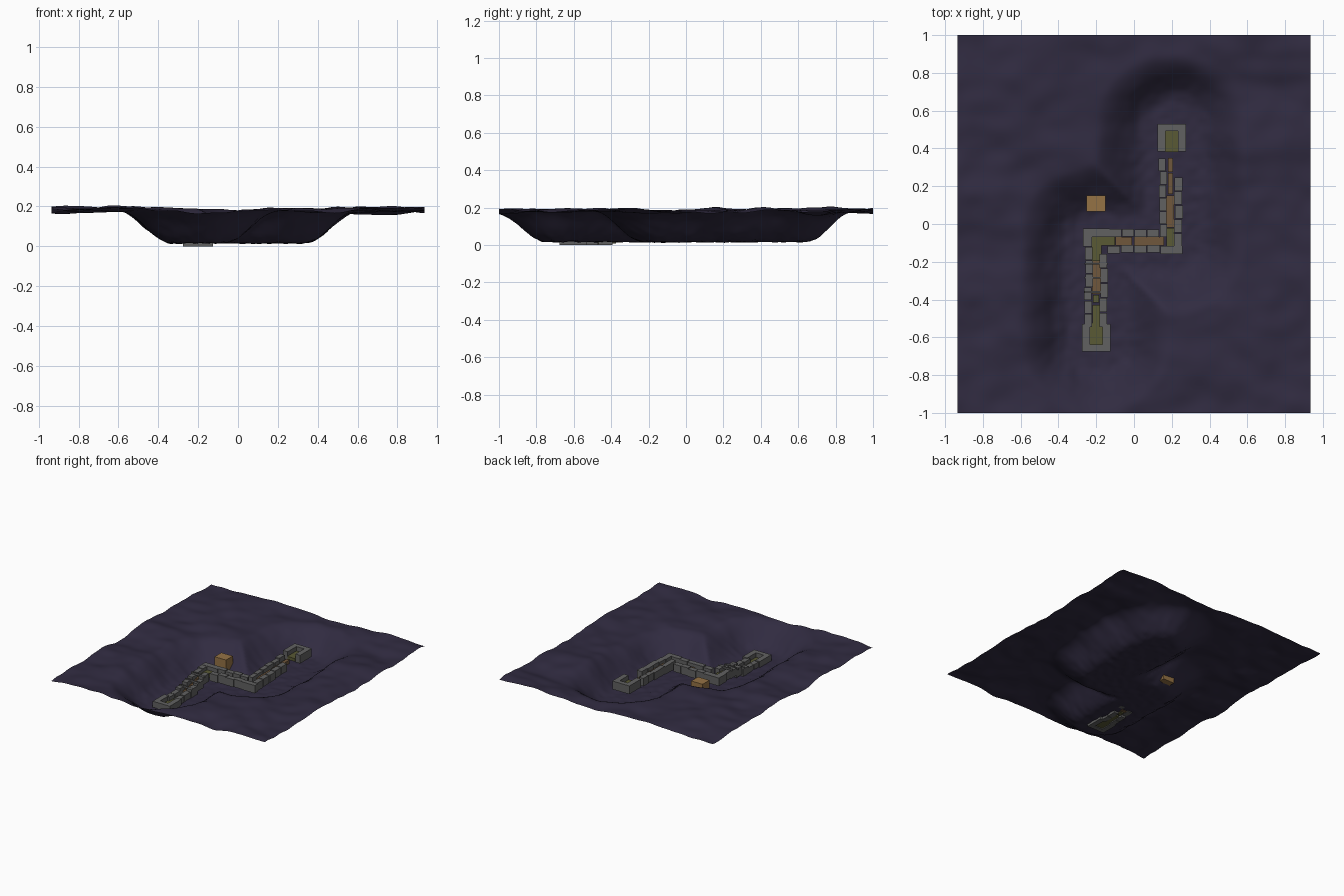
import bpy, bmesh, math, random
from mathutils import Vector, noise

if "Cube" in bpy.data.objects:
    bpy.data.objects.remove(bpy.data.objects["Cube"])

random.seed(4)

def mat(name, col):
    m = bpy.data.materials.new(name)
    m.diffuse_color = (*col, 1)
    m.use_nodes = True
    m.node_tree.nodes["Principled BSDF"].inputs["Base Color"].default_value = m.diffuse_color
    return m

EARTH = mat("dark_earth", (0.030, 0.024, 0.052))
STONE = mat("stone", (0.12, 0.12, 0.12))
MOSS = mat("mossy_floor", (0.10, 0.10, 0.035))
CLAY = mat("clay_floor", (0.16, 0.095, 0.045))
WOOD = mat("crate", (0.30, 0.17, 0.06))

def finish(bm, name, m, smooth=False):
    bmesh.ops.recalc_face_normals(bm, faces=bm.faces)
    me = bpy.data.meshes.new(name)
    bm.to_mesh(me)
    bm.free()
    me.materials.append(m)
    for p in me.polygons:
        p.use_smooth = smooth
    ob = bpy.data.objects.new(name, me)
    bpy.context.collection.objects.link(ob)
    return ob

def add_box(bm, x0, x1, y0, y1, z0, z1):
    r = bmesh.ops.create_cube(bm, size=1)
    for v in r["verts"]:
        v.co = Vector(((x0 + x1) / 2 + v.co.x * (x1 - x0),
                       (y0 + y1) / 2 + v.co.y * (y1 - y0),
                       (z0 + z1) / 2 + v.co.z * (z1 - z0)))

def boxes(name, m, items):
    bm = bmesh.new()
    for it in items:
        add_box(bm, *it)
    return finish(bm, name, m)

# Valley centre line
PATH = [Vector(p) for p in ((-0.2, -0.62), (-0.2, -0.09), (0.2, -0.09), (0.2, 0.5))]

def path_dist(p):
    best = 9
    for a, b in zip(PATH, PATH[1:]):
        t = max(0, min(1, (p - a).dot(b - a) / (b - a).length_squared))
        best = min(best, (p - a - (b - a) * t).length)
    return best

def ground(x, y):
    d = path_dist(Vector((x, y)))
    d += 0.02 * noise.noise(Vector((x * 5, y * 5, 7)))
    t = max(0, min(1, (d - 0.13) / 0.28))
    s = t * t * (3 - 2 * t)
    hill = 0.182 + 0.028 * noise.noise(Vector((x * 2.6, y * 3.6, 1)))
    hill += 0.012 * noise.noise(Vector((x * 7, y * 9, 3)))
    floor = 0.017 + 0.008 * noise.noise(Vector((x * 22, y * 22, 5)))
    return floor * (1 - s) + hill * s

# Terrain sheet
bm = bmesh.new()
bmesh.ops.create_grid(bm, x_segments=100, y_segments=106, size=1)
for v in bm.verts:
    v.co.x *= 0.935
    v.co.z = ground(v.co.x, v.co.y)
finish(bm, "terrain", EARTH, True)

# Height of the path base, climbing from the south end to the north end
H = 0.062
def base(s):
    pts = ((0, 0), (0.2, 0.0), (0.42, 0.06), (0.93, 0.072), (1.10, 0.085), (1.55, 0.105))
    for (a, za), (b, zb) in zip(pts, pts[1:]):
        if s <= b:
            return za + (zb - za) * max(0, s - a) / (b - a)
    return pts[-1][1]

# Walls made of slightly uneven blocks; along = axis of the run
def wall(name, along, c0, c1, a, b, s0, sgn=1, step=0.075):
    n = max(1, round(abs(b - a) / step))
    items = []
    for i in range(n):
        p, q = a + (b - a) * i / n, a + (b - a) * (i + 1) / n - 0.003
        z = base(s0 + sgn * ((p + q) / 2 - a))
        j = random.uniform(-0.005, 0.005)
        k = random.uniform(-0.004, 0.004)
        cross, run = (c0 + j, c1 + j), (p, q)
        xy = (*run, *cross) if along == "x" else (*cross, *run)
        items.append((*xy, z, z + H + k))
    boxes(name, STONE, items)

wall("south_run_left_wall", "y", -0.26, -0.22, -0.545, -0.12, 0.075)
wall("south_run_right_wall", "y", -0.18, -0.14, -0.545, -0.155, 0.075)
wall("middle_run_north_wall", "x", -0.07, -0.03, -0.13, 0.135, 0.6)
wall("middle_run_south_wall", "x", -0.155, -0.115, -0.14, 0.14, 0.6)
wall("north_run_left_wall", "y", 0.135, 0.172, -0.07, 0.35, 0.95)
wall("north_run_right_wall", "y", 0.213, 0.255, -0.12, 0.25, 0.93)

# Corner blocks
z1, z2 = base(0.53), base(0.93)
boxes("first_corner_walls", STONE, [
    (-0.27, -0.222, -0.12, -0.07, z1, z1 + H), (-0.27, -0.13, -0.07, -0.025, z1, z1 + H + 0.002)])
boxes("second_corner_walls", STONE, [
    (0.14, 0.258, -0.158, -0.117, z2, z2 + H)])

# U-shaped end caps, mirrored by the sign of the opening direction
def end_cap(name, cx, y_end, d, z):
    def yy(a, b):
        return tuple(sorted((y_end + d * a, y_end + d * b)))
    boxes(name, STONE, [
        (cx - 0.075, cx - 0.034, *yy(0, 0.145), z, z + H + 0.003),
        (cx + 0.034, cx + 0.075, *yy(0, 0.145), z, z + H + 0.003),
        (cx - 0.034, cx + 0.034, *yy(0, 0.037), z, z + H + 0.003)])
    boxes(name + "_floor", MOSS, [(cx - 0.034, cx + 0.034, *yy(0.037, 0.15), z + 0.006, z + 0.03)])

end_cap("south_end", -0.2, -0.675, 1, 0.0)
end_cap("north_end", 0.2, 0.53, -1, 0.105)

# Stair crossing the first slope
n = 7
boxes("stair_steps", CLAY, [
    (-0.222, -0.178, -0.37 + i * 0.025, -0.345 + i * 0.025, base(0.25 + i * 0.025),
     base(0.25 + i * 0.025) + 0.034) for i in range(n)])

# Floors between the walls
boxes("south_run_floor", MOSS, [(-0.22, -0.18, -0.525, -0.43, 0.005, 0.03),
                                (-0.216, -0.184, -0.415, -0.375, 0.008, 0.034)])
boxes("first_corner_floor", MOSS, [(-0.224, -0.172, -0.195, -0.07, z1, z1 + 0.034),
                                   (-0.172, -0.1, -0.115, -0.07, z1, z1 + 0.034)])
boxes("middle_run_floor", CLAY, [(-0.098, -0.01, -0.113, -0.07, 0.065, 0.098),
                                 (0.0, 0.16, -0.115, -0.07, 0.07, 0.103)])
boxes("second_corner_floor", MOSS, [(0.172, 0.213, -0.117, -0.02, z2, z2 + 0.034)])
boxes("north_run_floor", CLAY, [(0.173, 0.213, -0.018, 0.15, 0.085, 0.118),
                                (0.18, 0.207, 0.16, 0.27, 0.095, 0.126),
                                (0.18, 0.207, 0.275, 0.35, 0.1, 0.13)])

# Thin lintels over the south run
boxes("lintels", STONE, [(-0.262, -0.138, y - 0.004, y + 0.004, base(y + 0.62) + H - 0.01,
                          base(y + 0.62) + H + 0.006) for y in (-0.36, -0.285, -0.21)])

# Crate half buried in the slope
boxes("crate", WOOD, [(-0.252, -0.152, 0.067, 0.152, 0.045, 0.14)])
